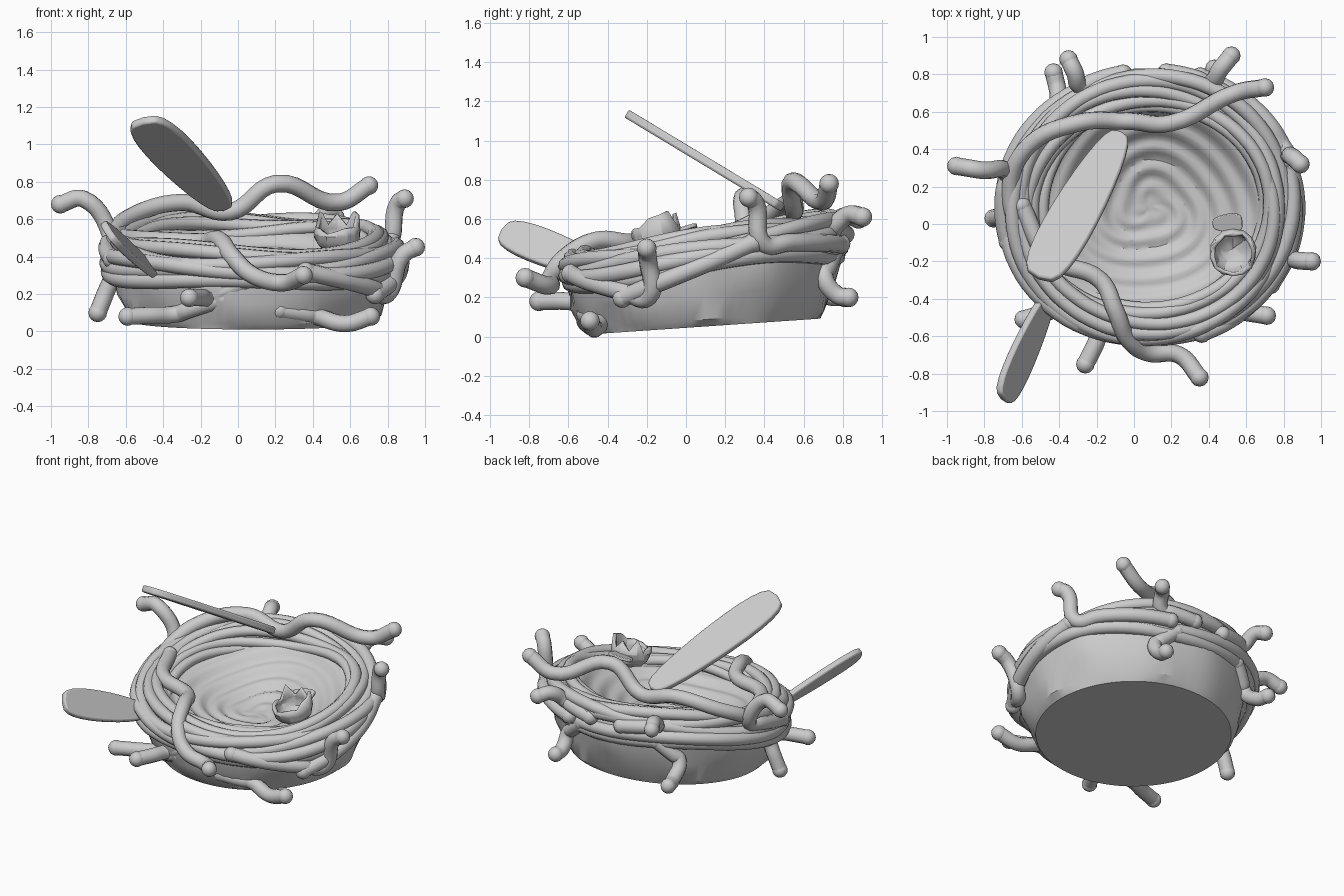
import bpy, bmesh, random
from math import sin, cos, pi
from mathutils import Vector, Matrix

random.seed(4)
if "Cube" in bpy.data.objects:
    bpy.data.objects.remove(bpy.data.objects["Cube"])

colour = (0.6, 0.6, 0.6, 1)
grey = bpy.data.materials.new("pale_grey")
grey.use_nodes = True
grey.diffuse_color = colour
grey.node_tree.nodes["Principled BSDF"].inputs["Base Color"].default_value = colour


def finish(bm, name, angle=0.8):
    """Turn a bmesh into a shaded, coloured object."""
    bmesh.ops.recalc_face_normals(bm, faces=bm.faces)
    mesh = bpy.data.meshes.new(name)
    bm.to_mesh(mesh)
    bm.free()
    mesh.materials.append(grey)
    ob = bpy.data.objects.new(name, mesh)
    bpy.context.collection.objects.link(ob)
    bpy.ops.object.select_all(action='DESELECT')
    ob.select_set(True)
    bpy.context.view_layer.objects.active = ob
    bpy.ops.object.shade_smooth_by_angle(angle=angle)
    return ob


def nest_point(radius, angle, height):
    """Point on the leaning, slightly oval nest, from polar values."""
    y = 0.09 + 0.93 * radius * sin(angle)
    return Vector((0.08 + radius * cos(angle), y, height + y * (0.06 + 0.19 * height)))


def tube(name, points, radius=0.047, closed=False):
    """Round twig through the points, with rounded ends."""
    path = bpy.data.curves.new(name + "_path", 'CURVE')
    path.dimensions = '3D'
    path.bevel_depth = radius
    path.bevel_resolution = 3
    path.resolution_u = 3 if closed else 7
    spline = path.splines.new('BEZIER')
    spline.bezier_points.add(len(points) - 1)
    for knot, point in zip(spline.bezier_points, points):
        knot.co = point
        knot.handle_left_type = knot.handle_right_type = 'AUTO'
    spline.use_cyclic_u = closed
    helper = bpy.data.objects.new(name + "_path", path)
    bpy.context.collection.objects.link(helper)
    depsgraph = bpy.context.evaluated_depsgraph_get()
    mesh = bpy.data.meshes.new_from_object(helper.evaluated_get(depsgraph))
    bm = bmesh.new()
    bm.from_mesh(mesh)
    bpy.data.objects.remove(helper)
    bpy.data.meshes.remove(mesh)
    if not closed:
        for end in (points[0], points[-1]):
            bmesh.ops.create_uvsphere(bm, u_segments=12, v_segments=8, radius=radius * 1.06,
                                      matrix=Matrix.Translation(end))
    finish(bm, name, 1.2)


def along_wall(start, sweep, height, rise, radius, steps=4):
    """Points that climb along the outside of the nest."""
    return [nest_point(radius, start + sweep * k / steps, height + rise * k / steps)
            for k in range(steps + 1)]


def hooked_twig(name, tip, lift, start, sweep, height, rise=0.1, radius=0.78):
    """Twig woven into the wall, with a bent end sticking out to the tip."""
    woven = along_wall(start, sweep, height, rise, radius)
    tip = Vector(tip)
    knee = tip.lerp(woven[0], 0.45) + Vector((0, 0, lift))
    tube(name, [tip, knee] + woven)


# Bowl: faceted outside, rippled hollow inside
SIDES, INNER_STEPS, LIP = 72, 30, 0.63
profile = [(0.64, 0.045), (0.67, 0.08), (0.72, 0.2), (0.75, 0.32), (0.75, 0.4), (0.7, 0.47)]
outer_count = len(profile)
for k in range(INNER_STEPS):
    t = 1 - k / INNER_STEPS
    profile.append((LIP * t, 0.26 + 0.21 * t ** 2))
bm = bmesh.new()
rings = []
for i, (radius, height) in enumerate(profile):
    ring = []
    for s in range(SIDES):
        a = 2 * pi * s / SIDES
        bulge = ripple = 0
        if i in (1, 2, 3):
            bulge = 0.012 * sin(5 * a + 2 * i) + 0.008 * sin(11 * a + i)
        if i >= outer_count:
            ripple = 0.011 * min(1, radius * 5) * sin(55 * radius + 2 * a + 1.2 * sin(3 * a))
        ring.append(bm.verts.new(nest_point(radius + bulge, a, height + ripple)))
    rings.append(ring)
for low, high in zip(rings, rings[1:]):
    for s in range(SIDES):
        t = (s + 1) % SIDES
        bm.faces.new((low[s], low[t], high[t], high[s]))
bm.faces.new(rings[0])
bm.faces.new(rings[-1])
finish(bm, "bowl", 0.6)

# Woven strands laid side by side over the rim
STRANDS, KNOTS = 9, 28
for n in range(STRANDS):
    over = -0.6 + 3.6 * n / (STRANDS - 1)
    p, q = random.uniform(0, 6), random.uniform(0, 6)
    loop = []
    for s in range(KNOTS):
        a = 2 * pi * s / KNOTS
        loop.append(nest_point(0.675 + 0.09 * cos(over) + 0.02 * sin(2 * a + p), a,
                               0.39 + 0.1 * sin(over) + 0.022 * sin(3 * a + q) + 0.012 * sin(a + p)))
    tube(f"rim_strand_{n + 1}", loop, 0.045 - 0.0015 * n, True)

# Hooked twigs, high ones first
hooked_twig("right_twig", (-0.95, 0.31, 0.68), 0.11, 2.9, 0.5, 0.46, -0.06)
hooked_twig("left_high_twig", (0.89, 0.32, 0.71), 0.08, 0.42, 0.8, 0.42, -0.05, 0.8)
hooked_twig("left_twig", (0.95, -0.2, 0.45), 0.07, -0.4, -0.8, 0.22, 0.18)
hooked_twig("back_right_twig", (-0.35, 0.88, 0.6), 0.04, 2.05, -0.3, 0.44, -0.03)
hooked_twig("back_left_twig", (0.52, 0.9, 0.61), 0.04, 1.15, 0.3, 0.44, -0.03)
hooked_twig("low_left_twig", (0.71, -0.49, 0.08), -0.04, -1.05, -0.3, 0.12, 0.04, 0.66)
hooked_twig("low_front_twig", (-0.59, -0.51, 0.08), 0, -2.2, 0.4, 0.13, radius=0.69)
hooked_twig("front_stub", (-0.26, -0.75, 0.18), 0, -1.9, 0.3, 0.24, radius=0.7)
hooked_twig("low_right_twig", (-0.75, 0.03, 0.1), 0, 3.2, -0.2, 0.3, radius=0.75)
hooked_twig("low_back_twig", (-0.43, 0.81, 0.2), -0.04, 2.25, -0.2, 0.24, radius=0.74)
hooked_twig("low_back_stub", (0.43, 0.83, 0.2), -0.04, 1.1, 0.2, 0.24, radius=0.74)
tube("left_band", along_wall(-0.6, 0.95, 0.23, 0.2, 0.79))

# Two long twigs lying across the nest
tube("long_back_twig", [(-0.58, -0.1, 0.45), (-0.66, 0.15, 0.5), (-0.58, 0.4, 0.61), (-0.3, 0.54, 0.69),
                        (-0.04, 0.55, 0.64), (0.2, 0.54, 0.79), (0.54, 0.7, 0.69), (0.7, 0.73, 0.78)])
tube("long_front_twig", [(-0.6, 0.1, 0.5), (-0.45, -0.18, 0.49), (-0.18, -0.3, 0.48), (-0.1, -0.46, 0.49),
                         (-0.03, -0.62, 0.4), (0.08, -0.69, 0.3), (0.24, -0.7, 0.26), (0.35, -0.82, 0.3)])


def leaf(name, base, tip, across, half_width, thickness):
    """Blunt flat blade from base to tip, with softened edges."""
    base, tip, across = Vector(base), Vector(tip), Vector(across)
    along = tip - base
    across = (across - across.project(along)).normalized()
    normal = along.cross(across).normalized() * thickness / 2
    bm = bmesh.new()
    count = 26
    outline = []
    for k in range(count):
        a = 2 * pi * k / count
        side = half_width * sin(a) * abs(sin(a)) ** -0.45 if k % (count // 2) else 0
        outline.append(base + along * (0.5 - 0.5 * cos(a)) + across * side * (1 - 0.2 * cos(a)))
    layers = [[bm.verts.new(p + normal * sign) for p in outline] for sign in (-1, 1)]
    for layer in layers:
        bm.faces.new(layer)
    for k in range(count):
        j = (k + 1) % count
        bm.faces.new((layers[0][k], layers[0][j], layers[1][j], layers[1][k]))
    soft = finish(bm, name).modifiers.new("soft_edge", 'BEVEL')
    soft.width = thickness / 4
    soft.segments = 2


# Leaves stuck in the weave and a loose shell flake
leaf("upright_leaf", (-0.07, 0.49, 0.66), (-0.51, -0.29, 1.13), (1, -0.5, 0.3), 0.13, 0.045)
leaf("drooping_leaf", (-0.45, -0.38, 0.32), (-0.7, -0.94, 0.54), (-0.6, 0, 0.8), 0.1, 0.04)
leaf("shell_flake", (0.42, 0, 0.54), (0.58, 0.01, 0.56), (0, 1, 0.3), 0.05, 0.02)

# Broken eggshell with a jagged lip, resting on the inner wall
bm = bmesh.new()
bmesh.ops.create_uvsphere(bm, u_segments=14, v_segments=10, radius=0.13)
bmesh.ops.delete(bm, geom=[v for v in bm.verts if v.co.z > 0.05], context='VERTS')
for v in bm.verts:
    if v.is_boundary:
        v.co.z += random.uniform(-0.03, 0.08)
    v.co *= random.uniform(0.94, 1.04)
bmesh.ops.transform(bm, verts=bm.verts, matrix=Matrix.Translation((0.53, -0.15, 0.53)) @
                    Matrix.Rotation(0.2, 4, 'X') @ Matrix.Scale(0.85, 4, (0, 0, 1)))
finish(bm, "eggshell", 0.4).modifiers.new("shell_thickness", 'SOLIDIFY').thickness = 0.02
